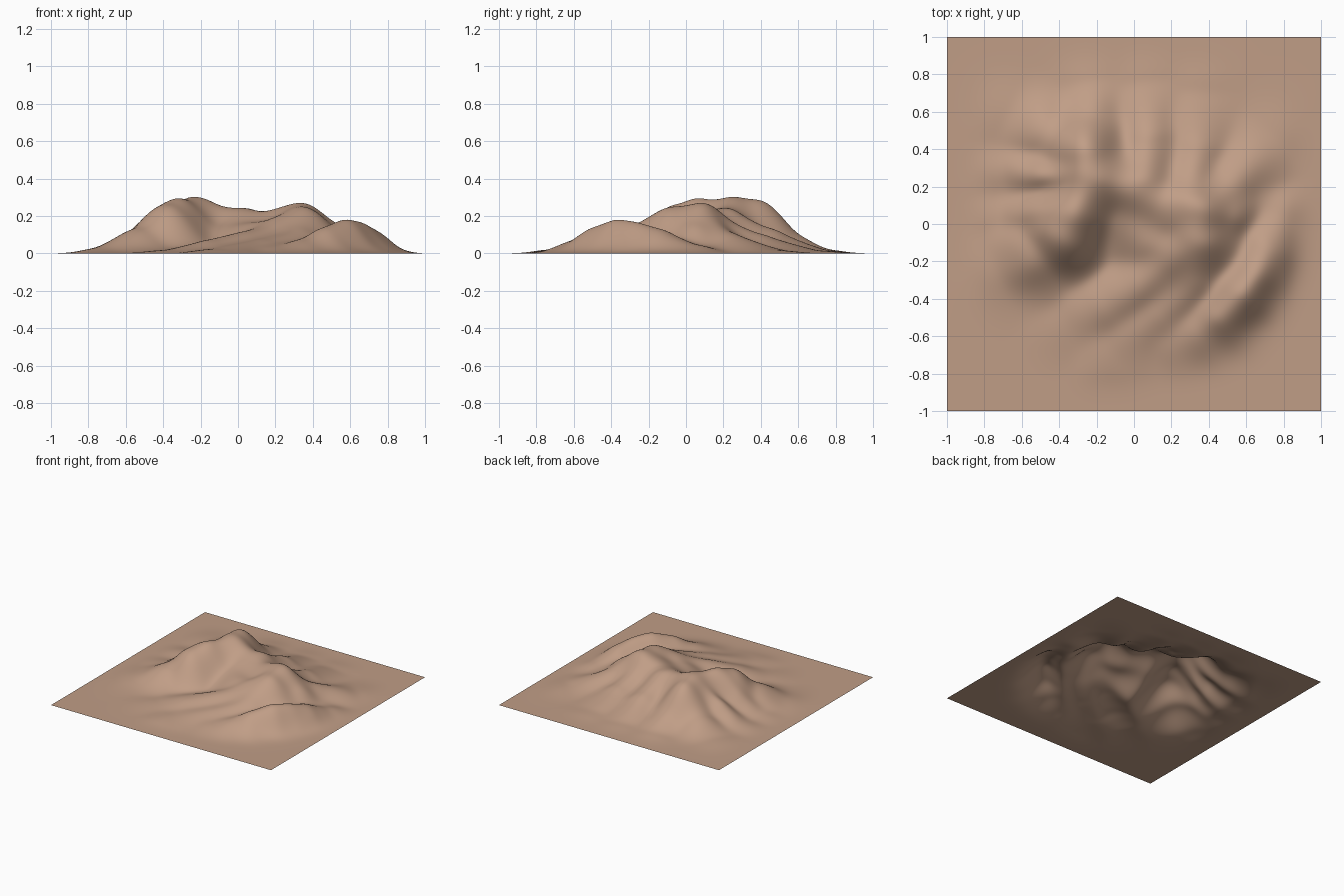
import bpy, bmesh
from math import exp
from mathutils import Vector, noise

if "Cube" in bpy.data.objects:
    bpy.data.objects.remove(bpy.data.objects["Cube"])

CELLS = 150
BLEND = 5      # higher values make sharper joins between ridges

# Each ridge: width of its flanks, then crest points (x, y, height)
main_ridge = (.2, [(-.26, .38, .275), (-.23, .24, .295), (-.3, .08, .285),
                   (-.38, -.05, .265), (-.52, -.15, .14), (-.66, -.22, .04)])
plateau = (.21, [(-.14, .25, .25), (0, .18, .24), (.14, .11, .225),
                 (.3, .06, .255), (.36, -.08, .225)])
shelf = (.2, [(-.04, .02, .15), (.08, -.08, .165), (.2, -.12, .175),
              (.3, -.2, .15)])
south_west_ridge = (.16, [(.3, -.08, .19), (.2, -.2, .16),
                          (.03, -.31, .12), (-.15, -.43, .075),
                          (-.38, -.54, .02)])
south_ridge = (.17, [(.37, -.1, .2), (.32, -.28, .13), (.14, -.47, .08),
                     (-.12, -.68, .025)])
east_ridge = (.14, [(.22, -.63, .04), (.36, -.57, .08), (.47, -.49, .145),
                    (.56, -.38, .19), (.63, -.27, .175), (.7, -.14, .135),
                    (.8, .03, .05)])
spurs = [(.16, line) for line in (
    [(-.2, .4, .22), (-.22, .56, .1), (-.25, .75, .02)],
    [(.06, .26, .22), (.08, .44, .14), (.06, .75, .015)],
    [(.28, .14, .22), (.33, .38, .11), (.34, .7, .015)],
    [(.38, .1, .21), (.52, .22, .12), (.75, .46, .02)],
    [(.38, .05, .22), (.5, .05, .16), (.62, .09, .05)],
    [(-.3, .38, .21), (-.48, .49, .11), (-.66, .58, .02)])]
spurs += [(.12, line) for line in (
    [(-.3, .26, .24), (-.5, .27, .16), (-.72, .27, .03)],
    [(-.32, .06, .24), (-.5, .06, .16), (-.72, .04, .03)])]
ridges = [main_ridge, plateau, shelf, south_west_ridge, south_ridge,
          east_ridge] + spurs


def ridge_height(x, y, width, crest):
    """Highest value given by any straight piece of one crest line."""
    best = 0
    for (ax, ay, az), (bx, by, bz) in zip(crest, crest[1:]):
        dx, dy = bx - ax, by - ay
        t = ((x - ax) * dx + (y - ay) * dy) / (dx * dx + dy * dy)
        t = min(max(t, 0), 1)
        gap = (x - ax - t * dx) ** 2 + (y - ay - t * dy) ** 2
        best = max(best, (az + t * (bz - az)) * exp(-gap / width ** 2))
    return best


def ground_height(x, y):
    # Warp the position a little so that crests wander naturally
    warp = noise.noise_vector(Vector((x, y, 0)) * 4) * .025
    px, py = x + warp.x, y + warp.y
    total = sum(ridge_height(px, py, w, c) ** BLEND for w, c in ridges)
    fade = min(1, (1 - abs(x)) * 5) * min(1, (1 - abs(y)) * 5)
    return total ** (1 / BLEND) * fade


# Terrain sheet
bm = bmesh.new()
bmesh.ops.create_grid(bm, x_segments=CELLS, y_segments=CELLS, size=1)
for v in bm.verts:
    v.co.z = ground_height(v.co.x, v.co.y)
inner = [v for v in bm.verts if not v.is_boundary]
for step in range(16):
    bmesh.ops.smooth_vert(bm, verts=inner, factor=.5, use_axis_z=True)
for face in bm.faces:
    face.smooth = True
mesh = bpy.data.meshes.new("mountain_terrain")
bm.to_mesh(mesh)
bm.free()
terrain = bpy.data.objects.new("mountain_terrain", mesh)
bpy.context.collection.objects.link(terrain)

# Earth colour
earth = bpy.data.materials.new("brown_earth")
earth.use_nodes = True
colour = (.53, .34, .24, 1)
earth.diffuse_color = colour
earth.node_tree.nodes["Principled BSDF"].inputs["Base Color"].default_value = colour
mesh.materials.append(earth)
